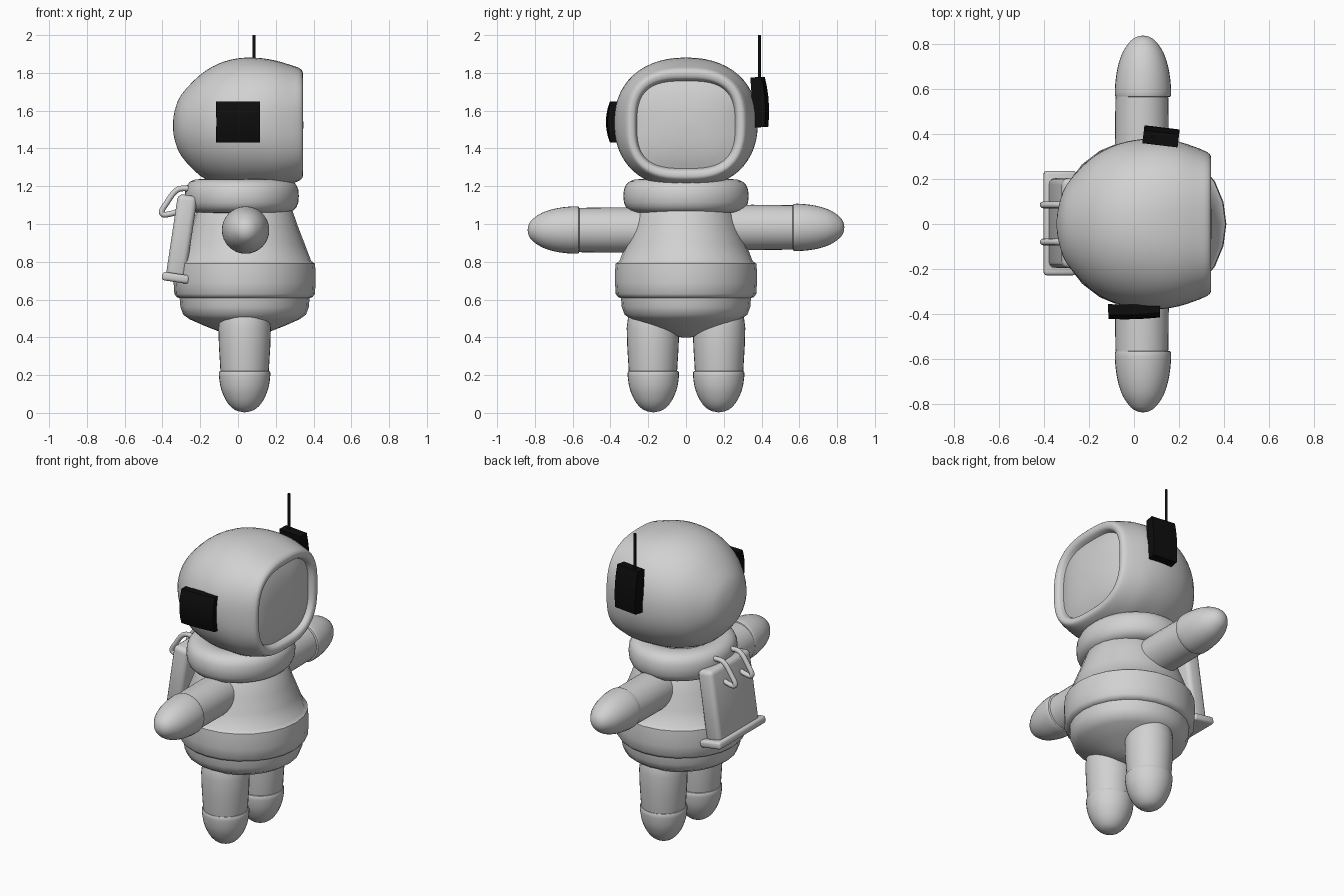
import bpy, bmesh, math
from mathutils import Vector, Matrix

if "Cube" in bpy.data.objects:
    bpy.data.objects.remove(bpy.data.objects["Cube"])

def material(name, v):
    m = bpy.data.materials.new(name)
    m.diffuse_color = (v, v, v, 1)
    m.use_nodes = True
    m.node_tree.nodes["Principled BSDF"].inputs["Base Color"].default_value = m.diffuse_color
    return m

GREY = material("suit grey", 0.64)
BLACK = material("black", 0.004)
CX = 0.035  # body axis

def finish(bm, name, mat, angle=40):
    bmesh.ops.recalc_face_normals(bm, faces=bm.faces)
    me = bpy.data.meshes.new(name)
    bm.to_mesh(me)
    bm.free()
    ob = bpy.data.objects.new(name, me)
    bpy.context.collection.objects.link(ob)
    me.materials.append(mat)
    bpy.ops.object.select_all(action='DESELECT')
    ob.select_set(True)
    bpy.context.view_layer.objects.active = ob
    bpy.ops.object.shade_smooth_by_angle(angle=math.radians(angle))
    return ob

def refine(rows, steps=3):
    """Catmull-Rom interpolation of profile rows."""
    out = []
    for i in range(len(rows) - 1):
        a, b, c, d = (rows[max(0, min(len(rows) - 1, i + k))] for k in (-1, 0, 1, 2))
        for s in range(steps):
            t = s / steps
            out.append(tuple(0.5 * (2 * q + (r - p) * t + (2 * p - 5 * q + 4 * r - w) * t * t
                             + (3 * q - p - 3 * r + w) * t ** 3) for p, q, r, w in zip(a, b, c, d)))
    return out + [rows[-1]]

def loft(rings, name, mat=GREY):
    bm = bmesh.new()
    loops = [[bm.verts.new(p) for p in ring] for ring in rings]
    n = len(loops[0])
    for a, b in zip(loops, loops[1:]):
        for i in range(n):
            bm.faces.new((a[i], a[(i + 1) % n], b[(i + 1) % n], b[i]))
    bm.faces.new(loops[0])
    bm.faces.new(loops[-1])
    return finish(bm, name, mat)

def lathe(profile, name, origin, axis, n=32):
    """Revolve (radius, distance) rows around an axis through origin."""
    rot = Vector((0, 0, 1)).rotation_difference(Vector(axis)).to_matrix()
    rings = [[Vector(origin) + rot @ Vector((r * math.cos(2 * math.pi * i / n),
              r * math.sin(2 * math.pi * i / n), h)) for i in range(n)] for r, h in profile]
    return loft(rings, name)

def box(name, size, matrix, mat, bevel=0.0, cuts=0, bend=None):
    bm = bmesh.new()
    bmesh.ops.create_cube(bm, size=1)
    for v in bm.verts:
        v.co = Vector(a * b for a, b in zip(v.co, size))
    if bevel:
        bmesh.ops.bevel(bm, geom=list(bm.edges), offset=bevel, segments=3, profile=0.5, affect='EDGES')
    if cuts:
        bmesh.ops.subdivide_edges(bm, edges=list(bm.edges), cuts=cuts, use_grid_fill=True)
    if bend:
        for v in bm.verts:
            v.co.y += bend(v.co)
    bmesh.ops.transform(bm, matrix=matrix, verts=bm.verts)
    return finish(bm, name, mat)

def tube(name, pts, radius, mat):
    bm = bmesh.new()
    pts = [Vector(p) for p in refine(pts, 4)]
    loops = []
    for i, p in enumerate(pts):
        d = (pts[min(i + 1, len(pts) - 1)] - pts[max(i - 1, 0)]).normalized()
        side = Vector((0, 1, 0))
        up = d.cross(side).normalized()
        loops.append([p + radius * (math.cos(a) * side + math.sin(a) * up)
                      for a in (2 * math.pi * k / 12 for k in range(12))])
    bm.free()
    return loft(loops, name, mat)

# Helmet: rounded-square sections along x (x, half width, top z, bottom z, roundness)
shell = refine([
    (-0.345, 0.01, 1.53, 1.51, 2), (-0.335, 0.08, 1.60, 1.445, 2), (-0.30, 0.175, 1.685, 1.36, 2.05),
    (-0.20, 0.285, 1.79, 1.255, 2.1), (-0.10, 0.345, 1.85, 1.21, 2.1), (0.0, 0.373, 1.877, 1.19, 2.15),
    (0.10, 0.38, 1.88, 1.19, 2.25), (0.20, 0.366, 1.865, 1.195, 2.4), (0.29, 0.336, 1.838, 1.215, 2.5)])
# face rim rolls over into the opening, then the visor dome
rim = refine([
    (0.29, 0.336, 1.838, 1.215, 2.5), (0.325, 0.32, 1.825, 1.23, 2.6), (0.341, 0.305, 1.808, 1.245, 2.7),
    (0.342, 0.286, 1.788, 1.265, 2.8), (0.333, 0.27, 1.77, 1.282, 2.9), (0.308, 0.26, 1.757, 1.294, 3.0)])
visor = refine([
    (0.308, 0.26, 1.757, 1.294, 3.0), (0.327, 0.20, 1.70, 1.35, 2.8),
    (0.341, 0.11, 1.62, 1.43, 2.4), (0.346, 0.005, 1.53, 1.52, 2)])

def section(x, w, top, bot, e, n=56):
    pts = []
    for i in range(n):
        a = 2 * math.pi * i / n
        c, s = math.cos(a), math.sin(a)
        pts.append((x, w * math.copysign(abs(c) ** (2 / e), c),
                    (top + bot) / 2 + (top - bot) / 2 * math.copysign(abs(s) ** (2 / e), s)))
    return pts

loft([section(*r) for r in shell + rim[1:]], "helmet")
loft([section(*r) for r in visor], "visor")

# Neck collar: soft fat ring
bm = bmesh.new()
N, M = 48, 20
ring = []
for i in range(N):
    a = 2 * math.pi * i / N
    row = []
    for j in range(M):
        b = 2 * math.pi * j / M
        c, s = math.cos(b), math.sin(b)
        r = 0.24 + 0.092 * math.copysign(abs(c) ** 0.8, c)
        z = 1.148 + 0.09 * math.copysign(abs(s) ** 0.8, s)
        row.append(bm.verts.new((0.02 + 0.91 * r * math.cos(a), r * math.sin(a), z)))
    ring.append(row)
for i in range(N):
    for j in range(M):
        k, l = (i + 1) % N, (j + 1) % M
        bm.faces.new((ring[i][j], ring[k][j], ring[k][l], ring[i][l]))
finish(bm, "neck_collar", GREY)

# Torso with padded waist band
lathe([(0.2, 1.14), (0.25, 1.08), (0.285, 0.98), (0.32, 0.89), (0.352, 0.805), (0.372, 0.79),
       (0.376, 0.75), (0.376, 0.69), (0.372, 0.63), (0.36, 0.613), (0.344, 0.608), (0.34, 0.56),
       (0.325, 0.52), (0.29, 0.495), (0.21, 0.46), (0.12, 0.425), (0.06, 0.404), (0.005, 0.398)],
      "torso", (CX, 0, 0), (0, 0, 1), 24)

# Arms with gloves, legs with shoes, mirrored across y
for side, s in (("right", -1), ("left", 1)):
    z = 0.968 if s < 0 else 0.982
    lathe([(0.118, 0.2), (0.12, 0.35), (0.119, 0.47), (0.117, 0.585)],
          side + "_arm", (CX, 0, z), (0, s, 0))
    lathe(refine([(0.117, 0.565), (0.125, 0.575), (0.123, 0.63), (0.112, 0.70), (0.09, 0.765),
                  (0.055, 0.815), (0.025, 0.834), (0.002, 0.838)]),
          side + "_glove", (0.04, 0, z), (0, s, 0))
    lathe([(0.10, 0.58), (0.13, 0.52), (0.139, 0.45), (0.136, 0.35), (0.128, 0.22), (0.12, 0.17)],
          side + "_leg", (CX, s * 0.175, 0), (0, 0, 1))
    lathe(refine([(0.122, 0.222), (0.136, 0.213), (0.13, 0.15), (0.115, 0.10), (0.088, 0.05),
                  (0.05, 0.015), (0.003, 0.003)]),
          side + "_shoe", (CX, s * 0.173, 0), (0, 0, 1))

# Backpack: tilted slab on a wider base
tilt = Matrix.Rotation(math.radians(8.5), 4, 'Y')
box("backpack", (0.105, 0.40, 0.44), Matrix.Translation((-0.298, 0.004, 0.935)) @ tilt, GREY, 0.028)
box("backpack_base", (0.145, 0.465, 0.045), Matrix.Translation((-0.33, 0.004, 0.715)) @ tilt, GREY, 0.015)
# two bent hooks over the top
for name, y in (("hook_right", -0.08), ("hook_left", 0.085)):
    tube(name, [(-0.22, y, 1.17), (-0.25, y, 1.185), (-0.305, y, 1.187), (-0.34, y, 1.165), (-0.375, y, 1.115),
                (-0.403, y, 1.07), (-0.395, y, 1.05), (-0.36, y, 1.053), (-0.32, y, 1.065)], 0.015, GREY)
    tube(name + "_post", [(-0.24, y, 1.19), (-0.25, y, 1.16), (-0.26, y, 1.12)], 0.013, GREY)

# Helmet side pad, bulging outward
box("side_pad", (0.23, 0.045, 0.215), Matrix.Translation((0.0, -0.379, 1.54)) @ Matrix.Rotation(0.03, 4, 'Z'),
    BLACK, 0, 5, lambda c: -0.022 * (1 - (c.z / 0.11) ** 2) + 0.35 * c.x ** 2)
# Radio with antenna on the other side
box("radio", (0.158, 0.058, 0.265),
    Matrix.Translation((0.12, 0.388, 1.645)) @ Matrix.Rotation(-0.12, 4, 'Z') @ Matrix.Rotation(0.07, 4, 'X'),
    BLACK, 0, 4, lambda c: 0.012 * (1 - (c.z / 0.1325) ** 2) if c.y > 0 else 0)
tube("antenna", [(0.085, 0.388, 1.70), (0.085, 0.388, 1.85), (0.085, 0.388, 2.0)], 0.008, BLACK)
